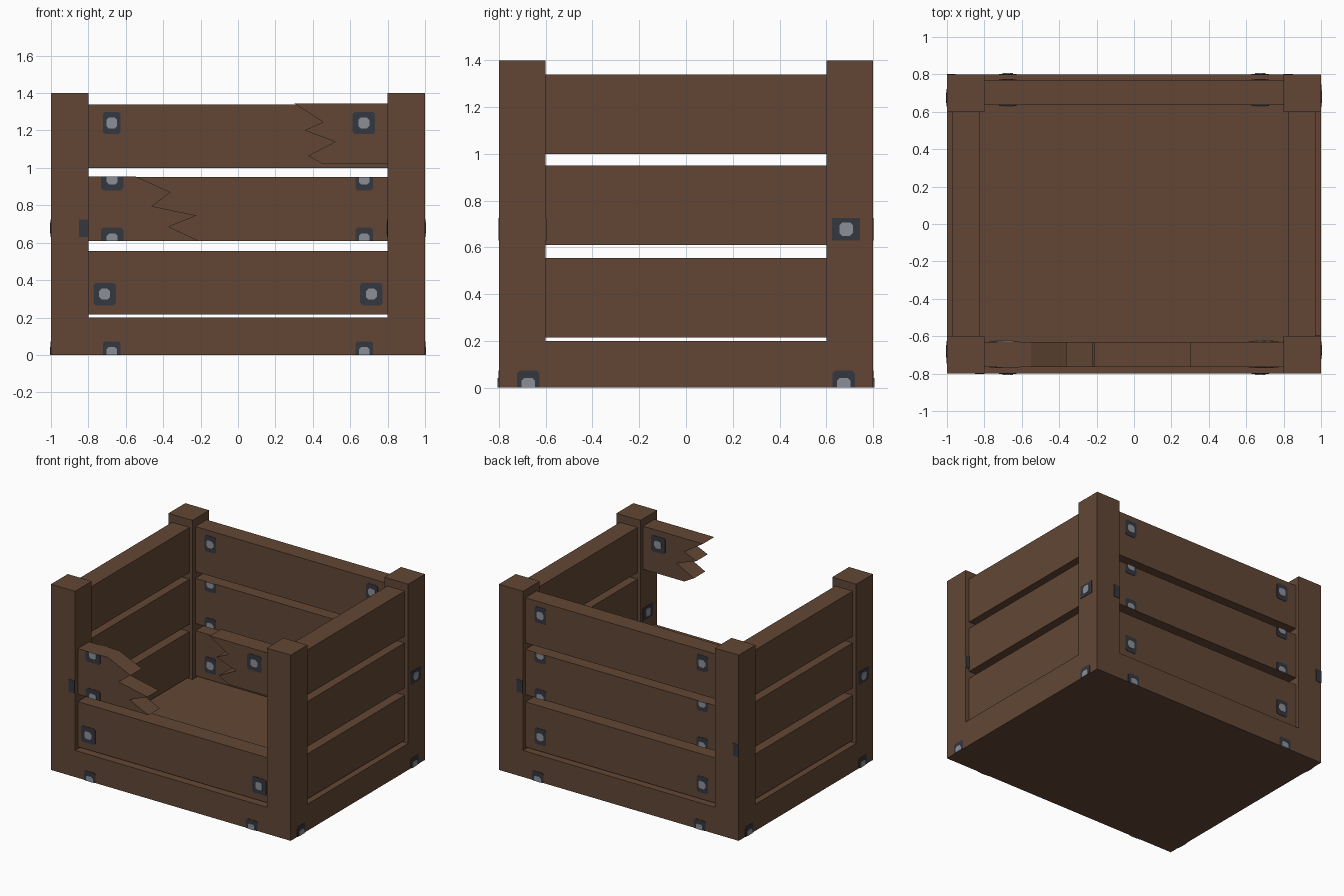
import bpy
import bmesh
from mathutils import Vector

cube = bpy.data.objects.get("Cube")
if cube:
    bpy.data.objects.remove(cube, do_unlink=True)


def material(name, rgb):
    mat = bpy.data.materials.new(name)
    mat.use_nodes = True
    color = (*rgb, 1.0)
    mat.diffuse_color = color
    node = mat.node_tree.nodes["Principled BSDF"]
    node.inputs["Base Color"].default_value = color
    node.inputs["Roughness"].default_value = 0.9
    return mat


WOOD = material("brown wood", (0.122, 0.062, 0.035))
IRON = material("dark iron", (0.036, 0.038, 0.050))
STEEL = material("grey steel", (0.26, 0.28, 0.31))


def prism(name, outline, axis, start, end, mat):
    """Extrude a (u, z) outline along the x or y axis."""
    def place(u, z, d):
        return Vector((d, u, z)) if axis == "x" else Vector((u, d, z))
    bm = bmesh.new()
    face = bm.faces.new([bm.verts.new(place(u, z, start)) for u, z in outline])
    result = bmesh.ops.extrude_face_region(bm, geom=[face])
    moved = [v for v in result["geom"] if isinstance(v, bmesh.types.BMVert)]
    bmesh.ops.translate(bm, verts=moved, vec=place(0, 0, end - start))
    bmesh.ops.recalc_face_normals(bm, faces=bm.faces[:])
    mesh = bpy.data.meshes.new(name)
    bm.to_mesh(mesh)
    bm.free()
    mesh.materials.append(mat)
    obj = bpy.data.objects.new(name, mesh)
    bpy.context.collection.objects.link(obj)
    return obj


def rect(u0, u1, z0, z1):
    return [(u0, z0), (u1, z0), (u1, z1), (u0, z1)]


def octagon(u, z, w, h, cut, ulim, zlim):
    """Chamfered rectangle, cropped to the given limits."""
    shape = [(w - cut, -h), (w, cut - h), (w, h - cut), (w - cut, h),
             (cut - w, h), (-w, h - cut), (-w, cut - h), (cut - w, -h)]
    points = []
    for du, dz in shape:
        p = (min(max(u + du, ulim[0]), ulim[1]), min(max(z + dz, zlim[0]), zlim[1]))
        if p not in points:
            points.append(p)
    return points


def fitting(name, axis, plane, out, u, z, half=0.055, ulim=(-1, 1), zlim=(0, 1.4), bolt=True):
    """Iron plate with a bolt head, lying on a plane and facing out (+1 or -1)."""
    prism(name + "_plate", octagon(u, z, half, 0.06, 0.012, ulim, zlim),
          axis, plane, plane + out * 0.003, IRON)
    if bolt:
        prism(name + "_bolt", octagon(u, z, 0.029, 0.029, 0.013, ulim, zlim),
              axis, plane, plane + out * 0.006, STEEL)


# Base and corner posts
prism("base", rect(-1, 1, 0, 0.2), "y", -0.8, 0.8, WOOD)
for sx, side in ((-1, "right"), (1, "left")):
    for sy, end in ((-1, "front"), (1, "back")):
        prism(f"{end}_{side}_post", rect(sx * 0.8, sx, 0.2, 1.4), "y", sy * 0.6, sy * 0.8, WOOD)

# Whole planks on the sides, the back and the lower front
ROWS = {"lower": (0.215, 0.555), "middle": (0.61, 0.95), "upper": (1.0, 1.34)}
for row, (z0, z1) in ROWS.items():
    prism(f"{row}_left_plank", rect(-0.6, 0.6, z0, z1), "x", 0.825, 0.97, WOOD)
    prism(f"{row}_right_plank", rect(-0.6, 0.6, z0, z1), "x", -0.97, -0.825, WOOD)
    prism(f"{row}_back_plank", rect(-0.8, 0.8, z0, z1), "y", 0.635, 0.77, WOOD)
FRONT = (-0.765, -0.63)
prism("lower_front_plank", rect(-0.8, 0.8, *ROWS["lower"]), "y", *FRONT, WOOD)

# Broken front planks with splintered ends
prism("broken_middle_plank", [
    (-0.8, 0.955), (-0.55, 0.955), (-0.36, 0.87), (-0.46, 0.795), (-0.22, 0.745),
    (-0.37, 0.685), (-0.21, 0.61), (-0.8, 0.61)], "y", *FRONT, WOOD)
prism("broken_upper_plank", [
    (0.8, 1.345), (0.3, 1.345), (0.455, 1.245), (0.355, 1.2), (0.52, 1.14),
    (0.375, 1.065), (0.455, 1.02), (0.8, 1.02)], "y", *FRONT, WOOD)

# Fittings on both faces of the planks: (height, row)
SPOTS = [(0.325, "lower"), (0.62, "middle"), (0.94, "middle"), (1.24, "upper")]
for z, row in SPOTS:
    for sx in (-1, 1):
        for plane, out in ((0.635, -1), (0.77, 1)):
            fitting("back_fitting", "y", plane, out, sx * 0.675, z, 0.048, zlim=ROWS[row])
        broken_off = (row == "middle" and sx > 0) or (row == "upper" and sx < 0)
        if not broken_off:
            u = 0.713 if row == "lower" else 0.673
            top = 0.955 if row == "middle" else ROWS[row][1]
            for plane, out in zip(FRONT, (-1, 1)):
                fitting("front_fitting", "y", plane, out, sx * u, z, 0.06,
                        zlim=(ROWS[row][0], top))

# Fittings along the bottom edge of the base
for s in (-1, 1):
    for t in (-1, 1):
        fitting("base_fitting", "y", s * 0.8, s, t * 0.675, 0.013, 0.048)
        fitting("base_side_fitting", "x", s, s, t * 0.675, 0.013, 0.048)

# Fittings on the posts
POST_Z = 0.678
POST_BAND = (0.63, 0.725)
for s in (-1, 1):
    fitting("post_side_fitting", "x", s, s, s * 0.685, POST_Z, 0.06, zlim=POST_BAND)
    limits = (0.8, 0.85) if s > 0 else (-0.85, -0.8)
    fitting("post_edge_fitting", "y", s * 0.8, s, s * 0.79, POST_Z, 0.06,
            ulim=limits, zlim=POST_BAND, bolt=False)
fitting("post_inner_fitting", "x", 0.8, -1, -0.685, POST_Z, 0.06, zlim=POST_BAND)
fitting("post_corner_fitting", "y", 0.8, 1, -0.99, POST_Z, 0.035, zlim=POST_BAND, bolt=False)
fitting("post_back_fitting", "y", -0.6, 1, 0.97, POST_Z, 0.06, zlim=POST_BAND, bolt=False)
